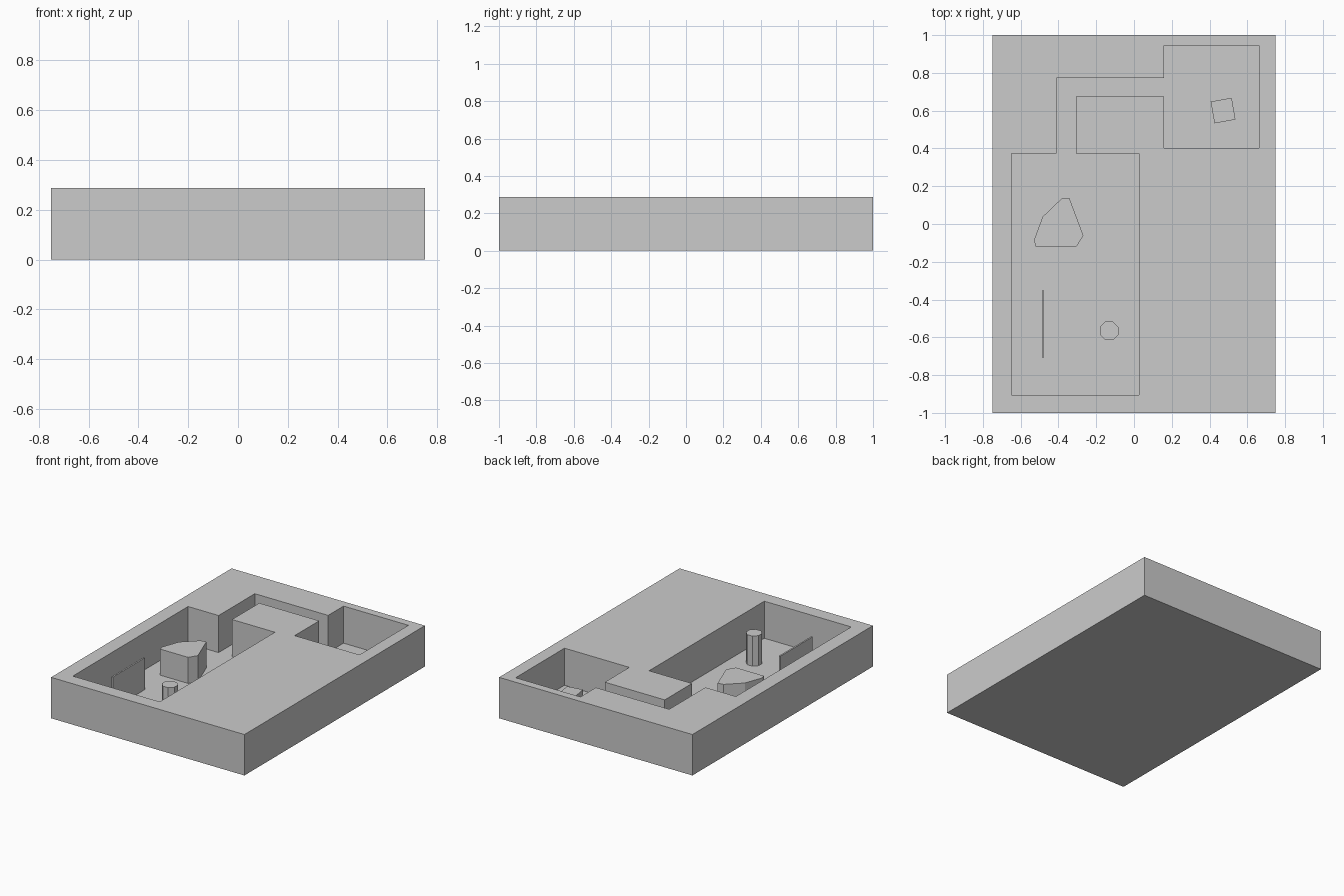
import bpy, bmesh, math

if "Cube" in bpy.data.objects:
    bpy.data.objects.remove(bpy.data.objects["Cube"])

TOP, FLOOR = 0.287, 0.027


def prism(name, outline, z0, z1):
    """Extrude a counter-clockwise outline from z0 to z1."""
    bm = bmesh.new()
    face = bm.faces.new([bm.verts.new((x, y, z0)) for x, y in outline])
    ext = bmesh.ops.extrude_face_region(bm, geom=[face], use_keep_orig=True)
    for v in ext["geom"]:
        if isinstance(v, bmesh.types.BMVert):
            v.co.z = z1
    bmesh.ops.recalc_face_normals(bm, faces=bm.faces)
    mesh = bpy.data.meshes.new(name)
    bm.to_mesh(mesh)
    bm.free()
    obj = bpy.data.objects.new(name, mesh)
    bpy.context.collection.objects.link(obj)
    return obj


def rect(x0, x1, y0, y1):
    return [(x0, y0), (x1, y0), (x1, y1), (x0, y1)]


# Solid slab
slab = prism("slab", rect(-0.75, 0.75, -1, 1), 0, TOP)

# Two rooms joined by a bent corridor, cut into the slab
rooms = prism("rooms_cutter", [
    (-0.648, -0.905), (0.026, -0.905), (0.026, 0.372), (-0.307, 0.372),
    (-0.307, 0.674), (0.158, 0.674), (0.158, 0.402), (0.661, 0.402),
    (0.661, 0.944), (0.158, 0.944), (0.158, 0.773), (-0.411, 0.773),
    (-0.411, 0.372), (-0.648, 0.372)], FLOOR, TOP + 0.2)
cut = slab.modifiers.new("rooms", 'BOOLEAN')
cut.operation = 'DIFFERENCE'
cut.solver = 'EXACT'
cut.object = rooms
bpy.context.view_layer.objects.active = slab
slab.select_set(True)
bpy.ops.object.modifier_apply(modifier=cut.name)
bpy.data.objects.remove(rooms)

# Irregular rock in the large room
prism("rock", [(-0.521, -0.119), (-0.304, -0.119), (-0.268, -0.061),
               (-0.343, 0.139), (-0.384, 0.134), (-0.484, 0.038),
               (-0.529, -0.084)], FLOOR, 0.21)

# Eight-sided pillar
prism("pillar", [(-0.132 + 0.053 * math.cos(a), -0.566 + 0.053 * math.sin(a))
                 for a in [math.radians(22.5 + 45 * i) for i in range(8)]],
      FLOOR, 0.238)

# Thin standing screen
prism("screen", rect(-0.487, -0.476, -0.708, -0.353), FLOOR, 0.25)

# Turned crate in the small room
prism("crate", [(0.426, 0.533), (0.537, 0.553), (0.517, 0.668), (0.406, 0.648)],
      FLOOR, 0.11)
